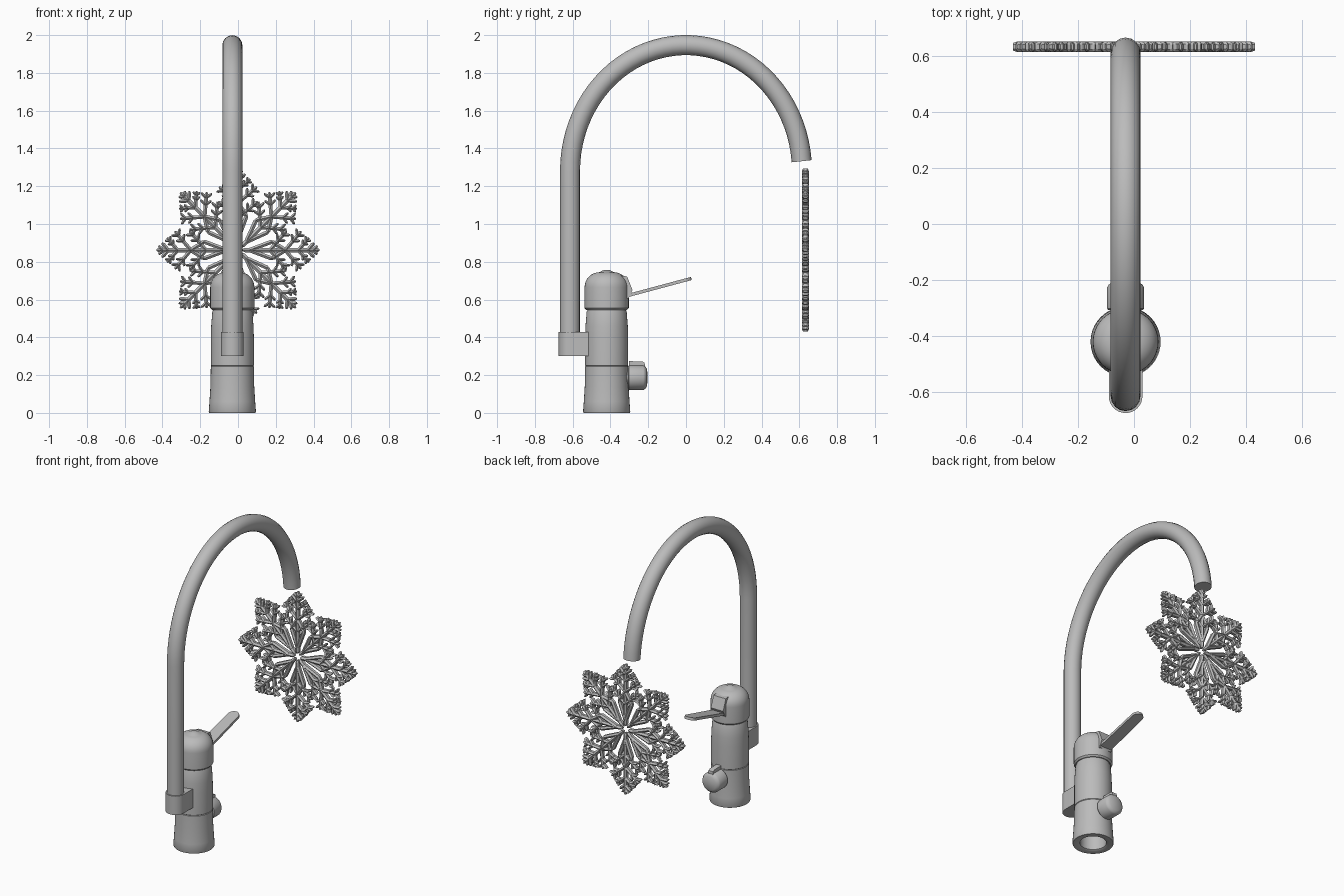
import bpy, bmesh, math
from mathutils import Vector, Matrix

if "Cube" in bpy.data.objects:
    bpy.data.objects.remove(bpy.data.objects["Cube"], do_unlink=True)

GREY = (0.5, 0.5, 0.5, 1)
metal = bpy.data.materials.new("brushed_grey")
metal.use_nodes = True
metal.diffuse_color = GREY
metal.node_tree.nodes["Principled BSDF"].inputs["Base Color"].default_value = GREY

CX, BODY_Y, PIPE_Y = -0.03, -0.42, -0.614
parts = []


def finish(name, bm):
    bmesh.ops.recalc_face_normals(bm, faces=bm.faces)
    mesh = bpy.data.meshes.new(name)
    bm.to_mesh(mesh)
    bm.free()
    obj = bpy.data.objects.new(name, mesh)
    bpy.context.collection.objects.link(obj)
    mesh.materials.append(metal)
    parts.append(obj)
    return obj


def lathe(name, profile, origin, along_y=False, steps=40):
    """Spin (radius, height) points around z, or around y."""
    bm = bmesh.new()
    verts = [bm.verts.new((r, 0, h)) for r, h in profile]
    edges = [bm.edges.new(pair) for pair in zip(verts, verts[1:])]
    bmesh.ops.spin(bm, geom=verts + edges, cent=(0, 0, 0), axis=(0, 0, 1),
                   angle=math.tau, steps=steps)
    bmesh.ops.remove_doubles(bm, verts=bm.verts, dist=1e-4)
    if along_y:
        bm.transform(Matrix.Rotation(-math.pi / 2, 4, 'X'))
    bm.transform(Matrix.Translation(origin))
    return finish(name, bm)


def extrude_outline(name, outline, height, matrix):
    """Extrude an xy outline upward, then place it."""
    bm = bmesh.new()
    face = bm.faces.new([bm.verts.new((x, y, 0)) for x, y in outline])
    out = bmesh.ops.extrude_face_region(bm, geom=[face])
    top = [v for v in out["geom"] if isinstance(v, bmesh.types.BMVert)]
    bmesh.ops.translate(bm, verts=top, vec=(0, 0, height))
    bm.transform(matrix)
    return finish(name, bm)


def half_round(radius, centre_y, side, steps=16):
    angles = [math.pi * i / steps for i in range(steps + 1)]
    return [(radius * math.cos(a), centre_y + side * radius * math.sin(a)) for a in angles]


# Body: flared foot with an open underside, then the column
lathe("foot", [(0, 0.1), (0.08, 0.1), (0.08, 0.006), (0.09, 0), (0.122, 0), (0.125, 0.006),
               (0.121, 0.06), (0.116, 0.14), (0.114, 0.245), (0.11, 0.249), (0, 0.249)],
      (CX, BODY_Y, 0))
lathe("column", [(0, 0.247), (0.11, 0.247), (0.114, 0.251), (0.114, 0.4), (0.112, 0.46),
                 (0.106, 0.535), (0.1, 0.55), (0, 0.55)], (CX, BODY_Y, 0))

# Domed head
dome = [(0.117 - 0.08 * (1 - math.cos(a)), 0.665 + 0.08 * math.sin(a))
        for a in (math.pi / 2 * i / 8 for i in range(9))]
lathe("head", [(0, 0.545), (0.108, 0.545), (0.117, 0.555)] + dome + [(0.02, 0.755), (0, 0.756)],
      (CX, BODY_Y, 0))

# Slanted lever seat, a side profile extruded across x
side_to_world = Matrix(((0, 0, 1, CX - 0.045), (1, 0, 0, 0), (0, 1, 0, 0), (0, 0, 0, 1)))
extrude_outline("lever_seat", [(-0.36, 0.605), (-0.305, 0.605), (-0.283, 0.65), (-0.312, 0.722),
                               (-0.36, 0.73)], 0.09, side_to_world)

# Lever paddle with a rounded tip
paddle = [(-0.042, 0)] + half_round(0.038, 0.33, 1)[::-1] + [(0.042, 0)]
extrude_outline("lever", paddle, 0.017,
                Matrix.Translation((CX, -0.325, 0.608)) @ Matrix.Rotation(math.radians(15), 4, 'X'))

# Bracket rounded around the pipe
bracket = half_round(0.06, PIPE_Y, -1) + [(-0.06, -0.5), (0.06, -0.5)]
extrude_outline("pipe_bracket", bracket, 0.125, Matrix.Translation((CX, 0, 0.302)))

# Side valve knob on the back, with a stem and grip fin
lathe("knob_stem", [(0, 0), (0.045, 0), (0.045, 0.12), (0, 0.12)], (CX, -0.42, 0.187), True)
lathe("knob", [(0, 0), (0.062, 0), (0.066, 0.005), (0.066, 0.08), (0.06, 0.09),
               (0.045, 0.1), (0, 0.103)], (CX, -0.306, 0.187), True)
fin = [(-0.303, 0.19), (-0.222, 0.19), (-0.214, 0.225), (-0.219, 0.265), (-0.23, 0.272), (-0.303, 0.274)]
extrude_outline("knob_fin", fin, 0.034, Matrix.Translation((0.028, 0, 0)) @ side_to_world)

# Spout: straight riser and elliptical arch, as a bevelled curve
ARCH_Z, ARCH_H = 1.28, 0.667
path = [(PIPE_Y, 0.31), (PIPE_Y, 0.8)]
for i in range(41):
    a = math.radians(180 - 175.5 * i / 40)
    path.append((-PIPE_Y * math.cos(a), ARCH_Z + ARCH_H * math.sin(a)))
curve = bpy.data.curves.new("spout_path", 'CURVE')
curve.dimensions = '3D'
curve.bevel_depth = 0.053
curve.bevel_resolution = 6
curve.use_fill_caps = True
spline = curve.splines.new('POLY')
spline.points.add(len(path) - 1)
for point, (y, z) in zip(spline.points, path):
    point.co = (CX, y, z, 1)
pipe = bpy.data.objects.new("spout_source", curve)
bpy.context.collection.objects.link(pipe)
pipe_mesh = bpy.data.meshes.new_from_object(pipe.evaluated_get(bpy.context.evaluated_depsgraph_get()))
bpy.data.objects.remove(pipe)
bm = bmesh.new()
bm.from_mesh(pipe_mesh)
bmesh.ops.remove_doubles(bm, verts=bm.verts, dist=1e-5)
bpy.data.meshes.remove(pipe_mesh)
finish("spout", bm)

# Snowflake: eight branching arms made of ridged bars
flake = bmesh.new()
THICK = 0.037


def bar(p, q, width):
    """Ridged bar between two points of the flake plane, with blunt points."""
    p, q = Vector(p), Vector(q)
    along = (q - p).normalized()
    across = Vector((-along.y, along.x))
    rings = []
    for centre, k in ((p - along * width * 0.3, 0.4), (p + along * width * 0.3, 1),
                      (q - along * width * 0.3, 1), (q + along * width * 0.3, 0.4)):
        ring = []
        for s, t in ((0, 0.5), (0.5, 0.25), (0.5, -0.25), (0, -0.5), (-0.5, -0.25), (-0.5, 0.25)):
            flat = centre + across * s * k * width
            depth = t * THICK * (0.5 + 0.5 * k)
            ring.append(flake.verts.new((flat.x, depth, flat.y)))
        rings.append(ring)
    for a, b in zip(rings, rings[1:]):
        for i in range(6):
            j = (i + 1) % 6
            flake.faces.new((a[i], a[j], b[j], b[i]))
    flake.faces.new(rings[0])
    flake.faces.new(rings[-1][::-1])


def heading(angle, length):
    return Vector((math.cos(angle), math.sin(angle))) * length


def branch(start, angle, length, width):
    """A bar with small paired twigs toward its tip."""
    bar(start, start + heading(angle, length), width)
    if length > 0.06:
        for where in (0.5, 0.8):
            root = start + heading(angle, length * where)
            for side in (-1, 1):
                bar(root, root + heading(angle + side * 0.85, length * 0.27), width * 0.75)


for arm in range(8):
    turn = arm * math.tau / 8
    bar(heading(turn, 0.03), heading(turn, 0.425), 0.024)
    for side in (-1, 1):
        # kite-shaped window beside the spine
        corner = heading(turn, 0.18) + heading(turn + side * math.pi / 2, 0.045)
        bar(heading(turn, 0.06), corner, 0.022)
        bar(corner, heading(turn, 0.25), 0.022)
        for root, length in ((0.17, 0.13), (0.25, 0.125), (0.32, 0.08), (0.37, 0.045), (0.4, 0.025)):
            branch(heading(turn, root), turn + side * 0.87, length, 0.02)
flake.transform(Matrix.Translation((0, 0.632, 0.862)))
snowflake = finish("snowflake", flake)

# Smooth the rounded parts, leaving the snowflake faceted
bpy.ops.object.select_all(action='DESELECT')
for obj in parts:
    obj.select_set(obj is not snowflake)
bpy.context.view_layer.objects.active = parts[0]
bpy.ops.object.shade_smooth_by_angle(angle=math.radians(35))
